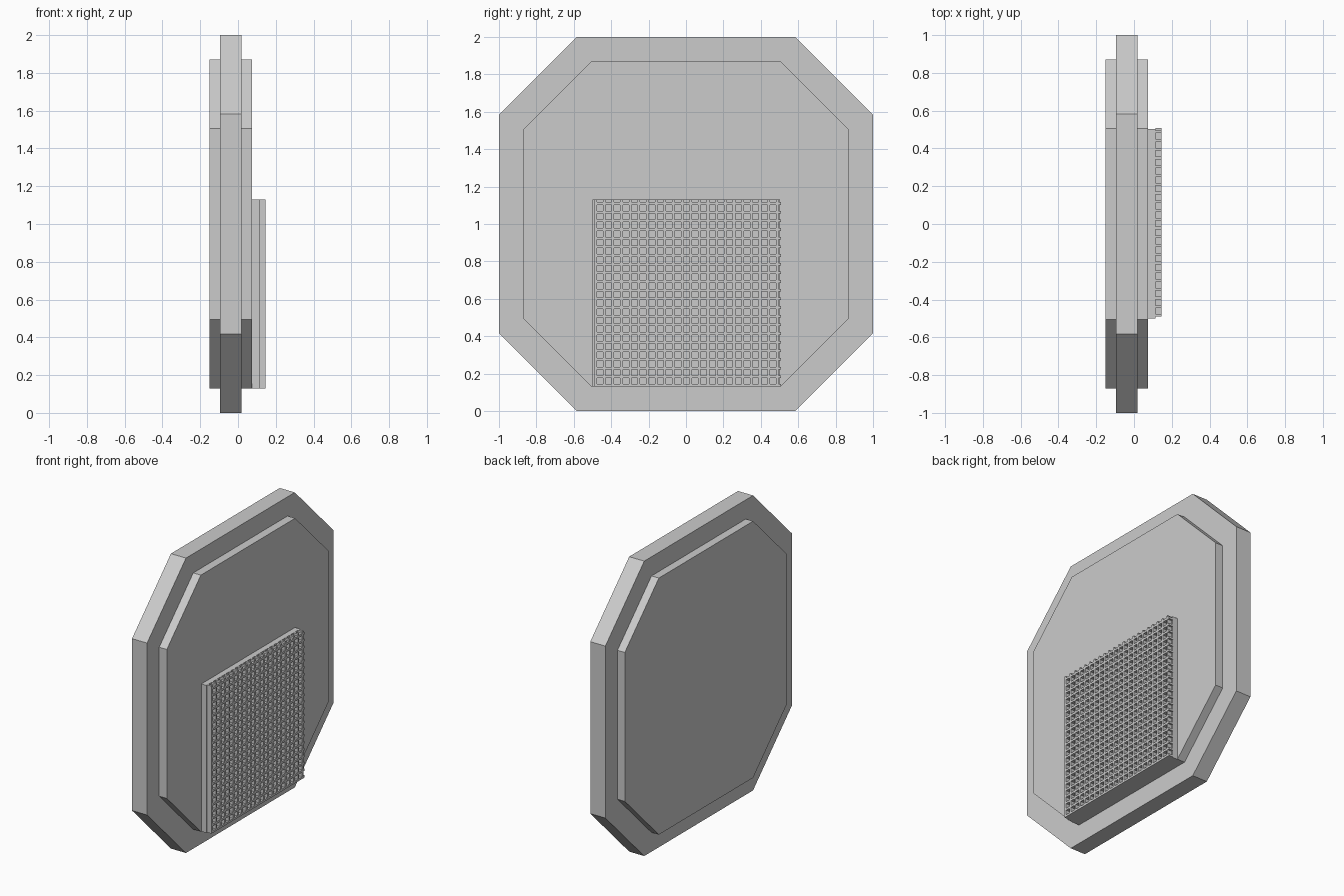
import bpy
import bmesh

if "Cube" in bpy.data.objects:
    bpy.data.objects.remove(bpy.data.objects["Cube"])


def make_object(name, bm):
    bmesh.ops.recalc_face_normals(bm, faces=bm.faces[:])
    mesh = bpy.data.meshes.new(name)
    bm.to_mesh(mesh)
    bm.free()
    obj = bpy.data.objects.new(name, mesh)
    bpy.context.collection.objects.link(obj)
    return obj


def octagon_slab(name, half, flat, x0, x1):
    """Square of half-size 'half' with clipped corners, extruded along x."""
    profile = [(flat, half), (half, flat), (half, -flat), (flat, -half),
               (-flat, -half), (-half, -flat), (-half, flat), (-flat, half)]
    bm = bmesh.new()
    face = bm.faces.new([bm.verts.new((x0, y, z + 1)) for y, z in profile])
    ext = bmesh.ops.extrude_face_region(bm, geom=[face])
    verts = [g for g in ext["geom"] if isinstance(g, bmesh.types.BMVert)]
    bmesh.ops.translate(bm, verts=verts, vec=(x1 - x0, 0, 0))
    # keep the back cap so the slab is closed
    if not any(all(abs(v.co.x - x0) < 1e-6 for v in f.verts) for f in bm.faces):
        bm.faces.new([v for v in bm.verts if abs(v.co.x - x0) < 1e-6])
    return make_object(name, bm)


def box(name, x0, x1, y0, y1, z0, z1):
    bm = bmesh.new()
    bmesh.ops.create_cube(bm, size=1)
    for v in bm.verts:
        v.co = (x1 if v.co.x > 0 else x0,
                y1 if v.co.y > 0 else y0,
                z1 if v.co.z > 0 else z0)
    return make_object(name, bm)


def repeat(obj, count, offset):
    mod = obj.modifiers.new("repeat", 'ARRAY')
    mod.count = count
    mod.use_relative_offset = False
    mod.use_constant_offset = True
    mod.constant_offset_displace = offset


# Octagonal body with a smaller raised panel on each side
octagon_slab("outer_rim", 1.0, 0.583, -0.095, 0.018)
octagon_slab("raised_panel_right", 0.87, 0.505, 0.018, 0.075)
octagon_slab("raised_panel_left", 0.87, 0.505, -0.15, -0.095)

# Grille backing plate
box("grille_plate", 0.075, 0.113, -0.5, 0.503, 0.13, 1.13)

# Crossed grille ribs
COUNT, PITCH, RIB = 22, 0.0463, 0.014
upright = box("upright_ribs", 0.113, 0.145, -0.491, -0.491 + RIB, 0.13, 1.13)
repeat(upright, COUNT, (0, PITCH, 0))
cross = box("cross_ribs", 0.113, 0.145, -0.491, 0.508, 0.13, 0.13 + RIB)
repeat(cross, COUNT, (0, 0, PITCH))
